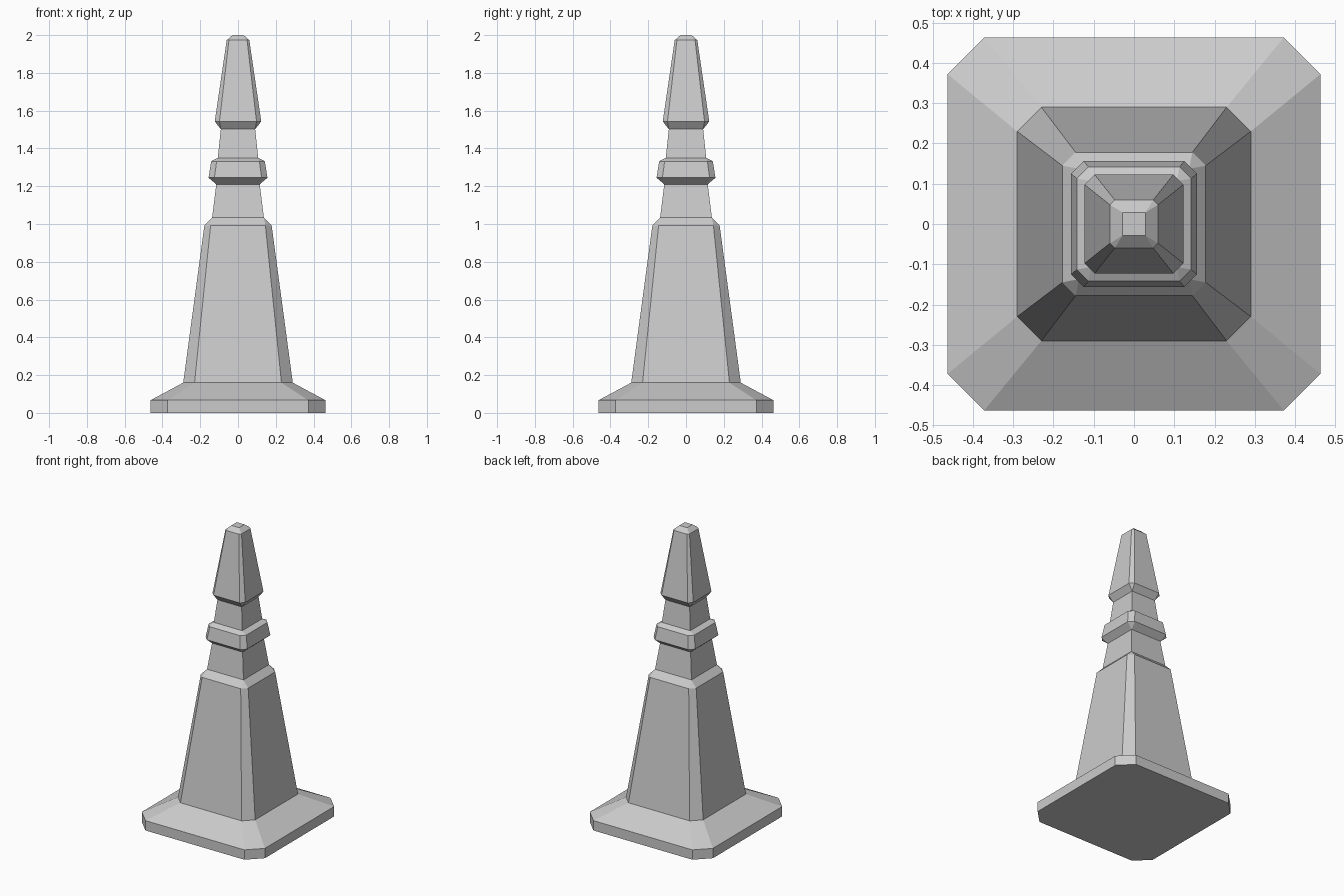
import bpy
import bmesh

cube = bpy.data.objects.get("Cube")
if cube:
    bpy.data.objects.remove(cube, do_unlink=True)

grey = bpy.data.materials.new("plain grey")
grey.use_nodes = True
colour = (0.6, 0.6, 0.6, 1)
grey.diffuse_color = colour
grey.node_tree.nodes["Principled BSDF"].inputs["Base Color"].default_value = colour


def ring(bm, z, half, flat):
    """Square outline with cut corners; flat == half gives sharp corners."""
    corners = []
    for sx, sy in ((1, 1), (-1, 1), (-1, -1), (1, -1)):
        pair = [(sx * half, sy * flat), (sx * flat, sy * half)]
        corners += pair if sx == sy else pair[::-1]
    return [bm.verts.new((x, y, z)) for x, y in corners]


def loft(name, sections, bottom=False, top=False):
    """Skin a stack of (height, half width, half flat side) outlines."""
    bm = bmesh.new()
    rings = [ring(bm, *s) for s in sections]
    for low, high in zip(rings, rings[1:]):
        for i in range(8):
            j = (i + 1) % 8
            bm.faces.new((low[i], low[j], high[j], high[i]))
    if bottom:
        bm.faces.new(rings[0][::-1])
    if top:
        bm.faces.new(rings[-1])
    bmesh.ops.remove_doubles(bm, verts=bm.verts, dist=0.0005)
    mesh = bpy.data.meshes.new(name)
    bm.to_mesh(mesh)
    bm.free()
    mesh.materials.append(grey)
    obj = bpy.data.objects.new(name, mesh)
    bpy.context.collection.objects.link(obj)
    return obj


# Outlines shared by neighbouring parts
foot = (0.16, 0.29, 0.23)
shoulder = (1.035, 0.137, 0.137)
collar_under = (1.21, 0.115, 0.115)
collar_over = (1.35, 0.107, 0.107)
spire_under = (1.502, 0.091, 0.091)

# Wide base plate with sloping top
loft("base", [(0, 0.463, 0.372), (0.067, 0.463, 0.372), foot], bottom=True)
# Tapered main body and its sloping shoulder
loft("body", [foot, (0.993, 0.178, 0.145), shoulder])
# Square neck below the collar
loft("lower_neck", [shoulder, collar_under])
# Flared collar
loft("collar", [collar_under, (1.245, 0.156, 0.125), (1.332, 0.142, 0.113), collar_over])
# Square neck above the collar
loft("upper_neck", [collar_over, spire_under])
# Pointed spire with small flat tip
loft("spire", [spire_under, (1.543, 0.123, 0.098), (1.973, 0.06, 0.048), (2.0, 0.029, 0.029)], top=True)
